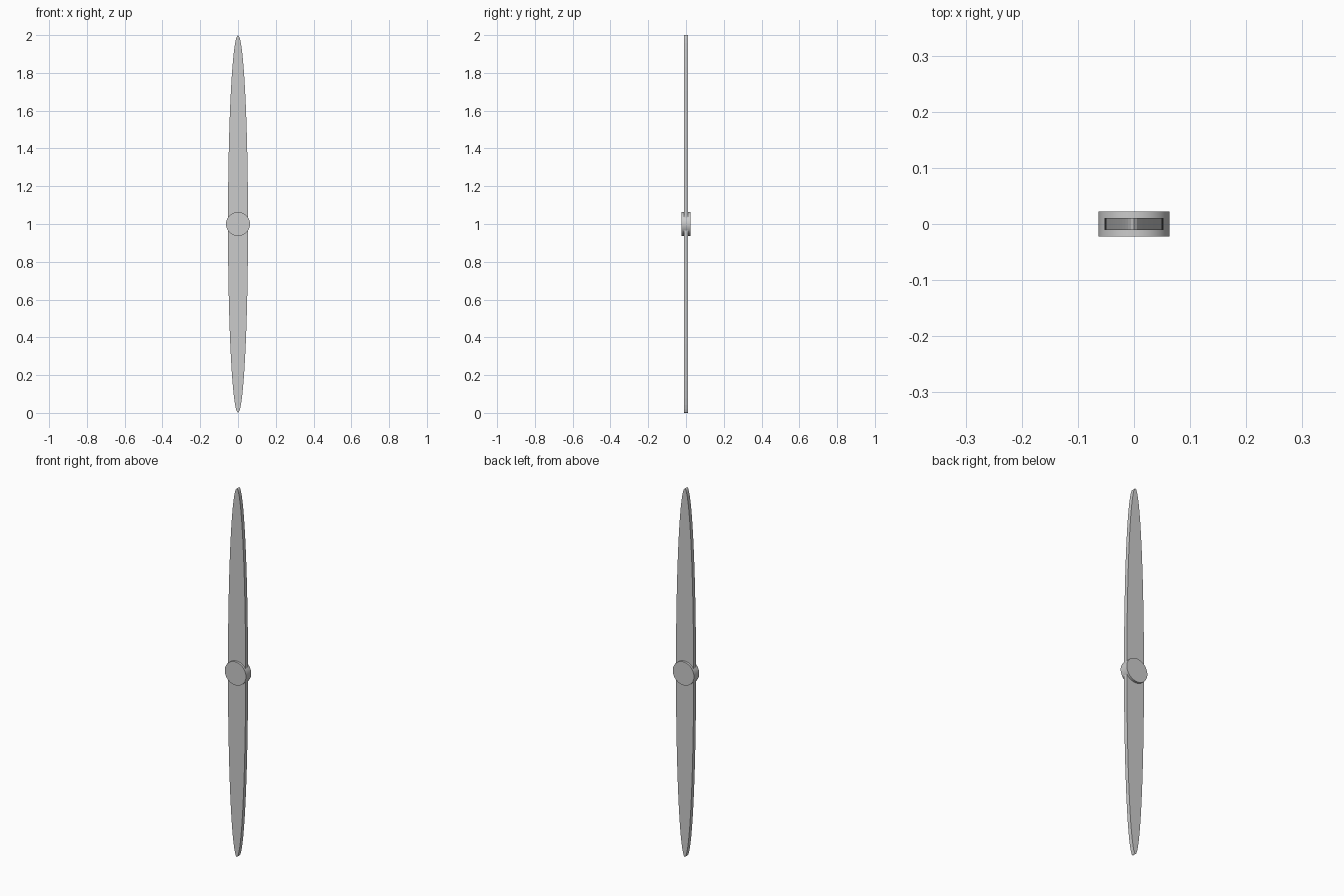
import bpy
from math import radians

if "Cube" in bpy.data.objects:
    bpy.data.objects.remove(bpy.data.objects["Cube"])


def disc(name, rx, rz, depth, sides):
    """Upright cylinder facing -y, stretched to an ellipse."""
    bpy.ops.mesh.primitive_cylinder_add(vertices=sides, radius=1, depth=depth,
                                        location=(0, 0, 1),
                                        rotation=(radians(90), 0, 0))
    ob = bpy.context.object
    ob.name = name
    ob.scale = (rx, rz, 1)
    bpy.ops.object.transform_apply(location=False, rotation=True, scale=True)
    return ob


# long thin elliptical blade
disc("blade", 0.053, 1.0, 0.021, 64)

# round hub through the middle
disc("hub", 0.0635, 0.0635, 0.045, 64)
bpy.ops.object.shade_smooth_by_angle()
